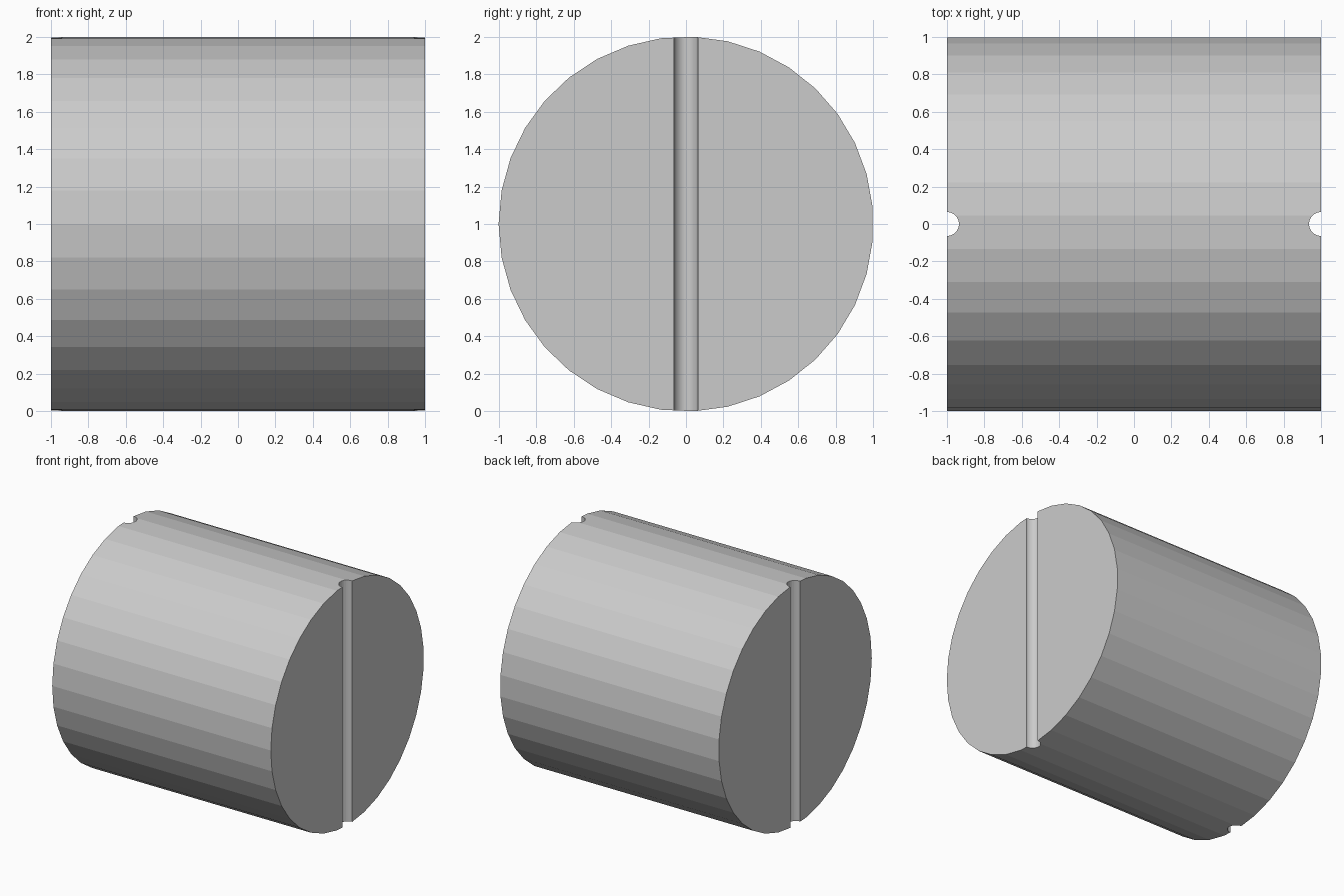
import bpy, bmesh, math
from mathutils import Matrix

if "Cube" in bpy.data.objects:
    bpy.data.objects.remove(bpy.data.objects["Cube"])

SIDES = 35
RADIUS = 1.0
GROOVE_R = 0.064


def new_object(name, bm):
    bmesh.ops.recalc_face_normals(bm, faces=bm.faces)
    mesh = bpy.data.meshes.new(name)
    bm.to_mesh(mesh)
    bm.free()
    obj = bpy.data.objects.new(name, mesh)
    bpy.context.collection.objects.link(obj)
    return obj


# Drum lying along x, with one profile corner pointing to -y
bm = bmesh.new()
ring = []
for i in range(SIDES):
    a = math.pi + 2 * math.pi * i / SIDES
    ring.append(bm.verts.new((-1, RADIUS * math.cos(a), 1 + RADIUS * math.sin(a))))
end = bm.faces.new(ring)
side = bmesh.ops.extrude_face_region(bm, geom=[end], use_keep_orig=True)
moved = [v for v in side["geom"] if isinstance(v, bmesh.types.BMVert)]
bmesh.ops.translate(bm, vec=(2, 0, 0), verts=moved)
drum = new_object("drum", bm)

# Vertical round rods that cut a half-round groove across each end
for name, x in (("left_groove_cutter", -1), ("right_groove_cutter", 1)):
    bm = bmesh.new()
    bmesh.ops.create_cone(bm, cap_ends=True, segments=32, radius1=GROOVE_R,
                          radius2=GROOVE_R, depth=2.4,
                          matrix=Matrix.Translation((x, 0, 1)))
    cutter = new_object(name, bm)
    cutter.hide_render = True
    cutter.hide_viewport = True
    cutter.display_type = 'WIRE'
    mod = drum.modifiers.new(name, 'BOOLEAN')
    mod.operation = 'DIFFERENCE'
    mod.solver = 'EXACT'
    mod.object = cutter
